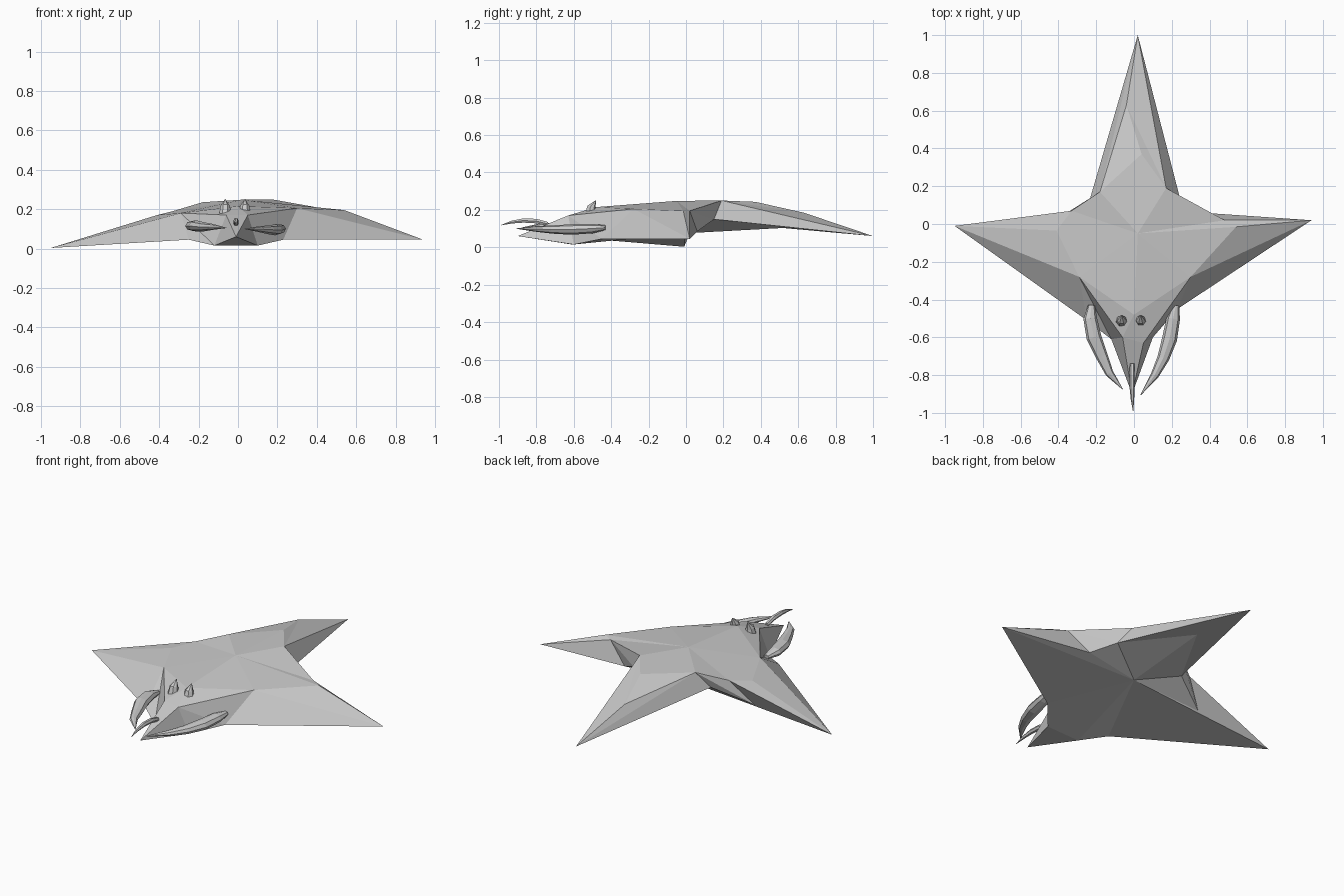
import bpy, bmesh, math
from mathutils import Vector

if "Cube" in bpy.data.objects:
    bpy.data.objects.remove(bpy.data.objects["Cube"])


def finish(bm, name):
    bmesh.ops.remove_doubles(bm, verts=bm.verts, dist=0.0005)
    bmesh.ops.recalc_face_normals(bm, faces=bm.faces)
    me = bpy.data.meshes.new(name)
    bm.to_mesh(me)
    bm.free()
    ob = bpy.data.objects.new(name, me)
    bpy.context.collection.objects.link(ob)
    return ob


def taper(name, path, radii, sides=6, flat=1.0):
    """Closed tapering tube along a path, squashed vertically by flat."""
    bm = bmesh.new()
    pts = [Vector(p) for p in path]
    rings = []
    for i, p in enumerate(pts):
        d = (pts[min(i + 1, len(pts) - 1)] - pts[max(i - 1, 0)]).normalized()
        ref = Vector((1, 0, 0)) if abs(d.z) > 0.6 else Vector((0, 0, 1))
        s = d.cross(ref).normalized()
        t = s.cross(d)
        ring = []
        for k in range(sides):
            a = math.tau * k / sides
            ring.append(bm.verts.new(p + radii[i] * (s * math.cos(a) + t * flat * math.sin(a))))
        rings.append(ring)
    for a, b in zip(rings, rings[1:]):
        for k in range(sides):
            n = (k + 1) % sides
            bm.faces.new((a[k], a[n], b[n], b[k]))
    bm.faces.new(rings[0])
    bm.faces.new(rings[-1])
    return finish(bm, name)


# Body: an upper rim and a lower rim running nose, right wing, tail, left wing
upper = [(-.01, -.88, .068), (.05, -.63, .17), (.30, -.28, .205), (.54, -.015, .195),
         (.48, .02, .195), (.17, .19, .25), (-.04, .63, .185), (-.18, .17, .235),
         (-.33, .07, .19), (-.41, -.035, .17), (-.29, -.28, .18), (-.06, -.60, .17)]
lower = [(-.01, -.90, .06), (.10, -.60, .015), (.23, -.45, .045), (.94, .02, .045),
         (.36, .06, .085), (.24, .15, .15), (.02, 1.0, .06), (-.24, .11, .14),
         (-.45, .0, .05), (-.95, -.01, .003), (-.25, -.51, .045), (-.12, -.61, .015)]
bm = bmesh.new()
T = [bm.verts.new(p) for p in upper]
L = [bm.verts.new(p) for p in lower]
hub, tail_hub, head_hub, belly, tail_belly = [bm.verts.new(p) for p in (
    (.02, -.05, .248), (.04, .37, .243), (0, -.48, .215), (.0, .0, .075), (.02, .55, .105))]

# Side strip, with diagonals running to the points of the body
for i in range(12):
    j = (i + 1) % 12
    if i % 3 == 0:
        bm.faces.new((T[i], T[j], L[i]))
        bm.faces.new((T[j], L[j], L[i]))
    else:
        bm.faces.new((T[i], T[j], L[j]))
        bm.faces.new((T[i], L[j], L[i]))

# Back and belly fans, with separate hubs for tail and head
for rim, mid, tail in ((T, hub, tail_hub), (L, belly, tail_belly)):
    for i in (2, 3, 4, 7, 8, 9):
        bm.faces.new((mid, rim[i], rim[i + 1]))
    for tri in ((mid, rim[5], tail), (tail, rim[5], rim[6]),
                (tail, rim[6], rim[7]), (mid, tail, rim[7])):
        bm.faces.new(tri)
for tri in ((head_hub, T[10], T[11]), (head_hub, T[11], T[1]), (head_hub, T[1], T[2]),
            (hub, head_hub, T[2]), (hub, T[10], head_hub), (T[11], T[0], T[1]),
            (belly, L[1], L[2]), (belly, L[10], L[11]), (belly, L[11], L[1]),
            (L[11], L[0], L[1])):
    bm.faces.new(tri)
finish(bm, "body")

# Curved jaw claws on both sides of the head
for name, pts in (
    ("right_claw", [(.222, -.43, .105), (.208, -.50, .10), (.188, -.61, .095),
                    (.155, -.71, .095), (.11, -.80, .098), (.035, -.905, .10)]),
    ("left_claw", [(-.225, -.43, .11), (-.232, -.50, .115), (-.212, -.60, .115),
                   (-.17, -.70, .11), (-.13, -.79, .11), (-.06, -.875, .105)])):
    taper(name, pts, [.018, .036, .040, .032, .022, .002], 8, .7)

# Horn on the nose
taper("nose_horn", [(-.01, -.74, .125), (-.01, -.80, .14), (-.01, -.87, .143),
                    (-.008, -.93, .135), (-.005, -.99, .118)],
      [.012, .014, .013, .009, .001], 6)

# Pair of spikes on the head
for name, x in (("left_spike", -.065), ("right_spike", .035)):
    taper(name, [(x, -.505, .03), (x, -.512, .18), (x, -.506, .215), (x, -.483, .25)],
          [.016, .031, .024, .002], 7)
